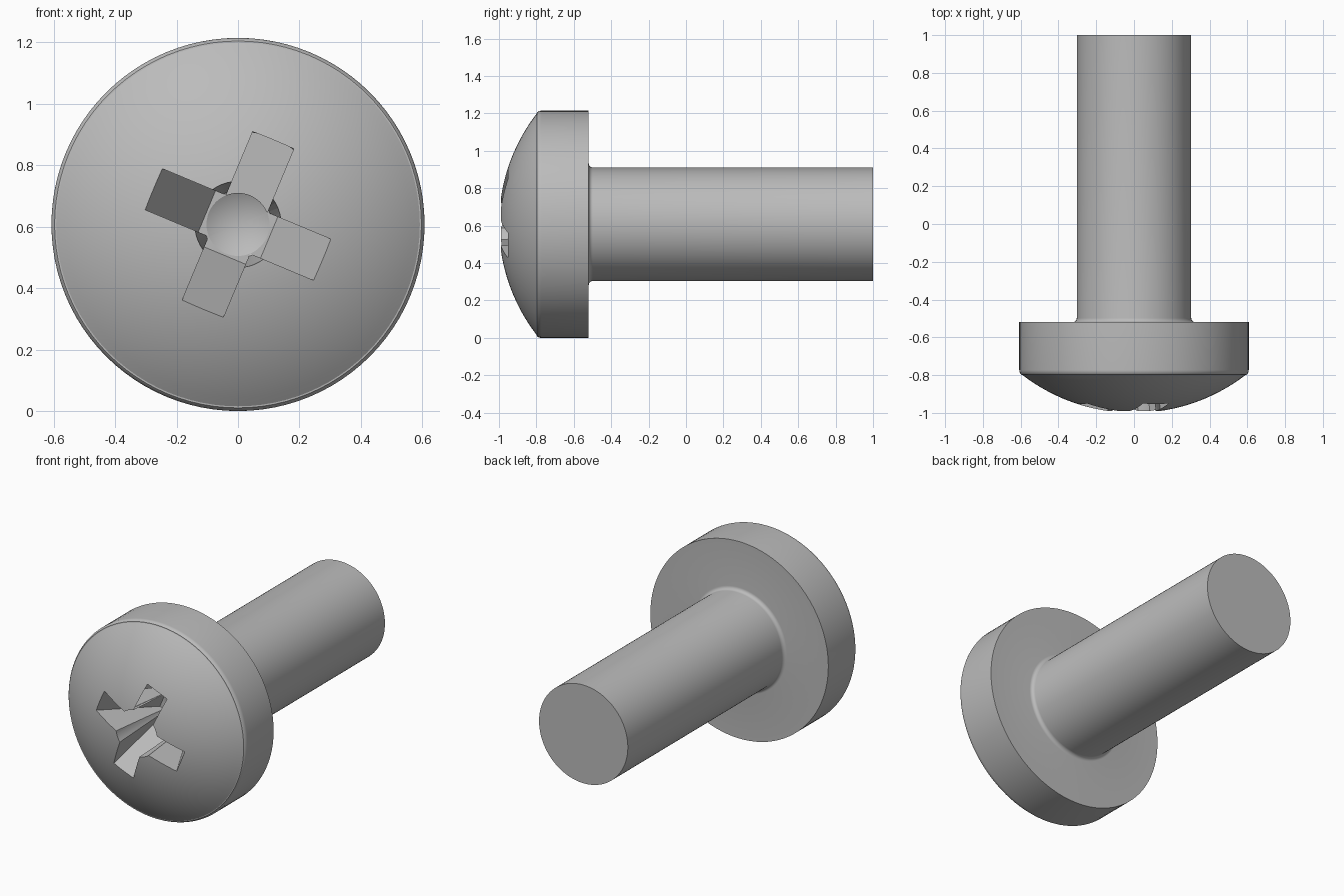
import bpy
import bmesh
import math
from mathutils import Matrix, Vector

RADIUS = 0.6075            # head radius, also the height of the screw axis
SEGMENTS = 96

cube = bpy.data.objects.get("Cube")
if cube:
    bpy.data.objects.remove(cube, do_unlink=True)

steel = bpy.data.materials.new("plain_steel_grey")
steel.use_nodes = True
grey = (0.5, 0.5, 0.5, 1)
steel.diffuse_color = grey
steel.node_tree.nodes["Principled BSDF"].inputs["Base Color"].default_value = grey


def finish(name, bm):
    """Turn a bmesh into an object on the screw axis."""
    bmesh.ops.recalc_face_normals(bm, faces=bm.faces)
    bm.transform(Matrix.Translation((0, 0, RADIUS)))
    mesh = bpy.data.meshes.new(name)
    bm.to_mesh(mesh)
    bm.free()
    mesh.materials.append(steel)
    obj = bpy.data.objects.new(name, mesh)
    bpy.context.collection.objects.link(obj)
    return obj


def lathe(name, profile, segments=SEGMENTS):
    """Revolve (radius, y) points around the y axis and cap open ends."""
    bm = bmesh.new()
    rings = []
    for r, y in profile:
        if r == 0:
            rings.append([bm.verts.new((0, y, 0))] * segments)
        else:
            angles = [math.tau * i / segments for i in range(segments)]
            rings.append([bm.verts.new((r * math.cos(a), y, r * math.sin(a))) for a in angles])
    for a, b in zip(rings, rings[1:]):
        for i in range(segments):
            j = (i + 1) % segments
            corners = list(dict.fromkeys((a[i], a[j], b[j], b[i])))
            bm.faces.new(corners)
    for ring, (r, y) in ((rings[0], profile[0]), (rings[-1], profile[-1])):
        if r > 0:
            bm.faces.new(ring)
    return finish(name, bm)


def arc(cx, cy, r, start, end, steps):
    """Points of a circular arc in the (radius, y) plane, angles in degrees."""
    angles = [math.radians(start + (end - start) * i / steps) for i in range(steps + 1)]
    return [(cx + r * math.cos(a), cy + r * math.sin(a)) for a in angles]


# Domed head, rounded rim, flat underside, filleted neck and plain shank
DOME = 0.97
rim = math.degrees(math.asin(0.592 / DOME))
profile = [(0, -1)]
profile += arc(0, DOME - 1, DOME, -90, -90 + rim, 18)[1:]
profile += arc(RADIUS - 0.035, -0.773, 0.035, -45, 0, 5)
profile += [(RADIUS, -0.52)]
profile += arc(0.325, -0.498, 0.022, -90, -180, 6)
profile += [(0.303, 1)]
screw = lathe("screw_body", profile)

# Cross recess: tapered core with a conical floor
cutters = [lathe("recess_core_cutter", [(0.145, -1.05), (0.11, -0.58), (0, -0.52)], 48)]

# Cross recess: two tapered slabs, each making a pair of opposite wings
for turn in (22.7, 112.7):
    bm = bmesh.new()
    outline = [(-0.347, -1.05), (0.347, -1.05), (0.11, -0.576), (-0.11, -0.576)]
    face = bm.faces.new([bm.verts.new((-0.0725, y, u)) for u, y in outline])
    side = bmesh.ops.extrude_face_region(bm, geom=[face])["geom"]
    verts = [v for v in side if isinstance(v, bmesh.types.BMVert)]
    bmesh.ops.translate(bm, verts=verts, vec=Vector((0.145, 0, 0)))
    bm.transform(Matrix.Rotation(math.radians(turn), 4, "Y"))
    cutters.append(finish("recess_wing_cutter", bm))

bpy.ops.object.select_all(action="DESELECT")
screw.select_set(True)
bpy.context.view_layer.objects.active = screw
for cutter in cutters:
    cutter.hide_render = True
    cut = screw.modifiers.new("recess", "BOOLEAN")
    cut.operation = "DIFFERENCE"
    cut.solver = "EXACT"
    cut.object = cutter
    bpy.ops.object.modifier_apply(modifier=cut.name)
    bpy.data.objects.remove(cutter, do_unlink=True)

bpy.ops.object.shade_smooth_by_angle(angle=math.radians(25))
